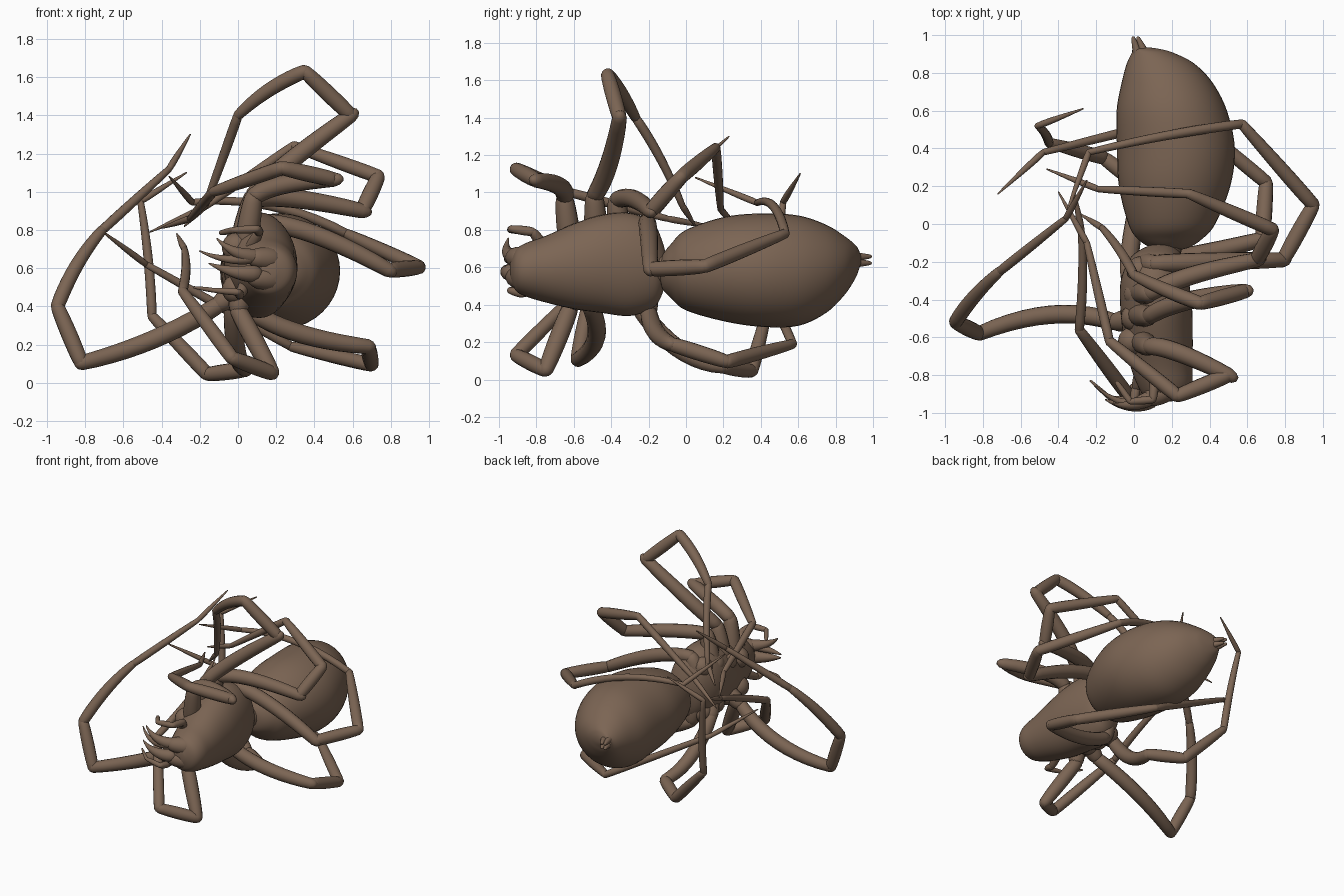
import bpy, bmesh, math
from mathutils import Vector

if "Cube" in bpy.data.objects:
    bpy.data.objects.remove(bpy.data.objects["Cube"])

brown = bpy.data.materials.new("dusty_brown")
brown.diffuse_color = (0.2, 0.13, 0.088, 1)
brown.use_nodes = True
brown.node_tree.nodes["Principled BSDF"].inputs["Base Color"].default_value = brown.diffuse_color


def finish(name, bm):
    bmesh.ops.recalc_face_normals(bm, faces=bm.faces)
    me = bpy.data.meshes.new(name)
    bm.to_mesh(me)
    bm.free()
    me.materials.append(brown)
    for p in me.polygons:
        p.use_smooth = True
    ob = bpy.data.objects.new(name, me)
    bpy.context.collection.objects.link(ob)
    return ob


def skin(bm, rings):
    """Bridge rings of points and cap both ends."""
    vs = [[bm.verts.new(p) for p in r] for r in rings]
    n = len(vs[0])
    for a, b in zip(vs, vs[1:]):
        for i in range(n):
            bm.faces.new((a[i], a[(i + 1) % n], b[(i + 1) % n], b[i]))
    bm.faces.new(vs[0])
    bm.faces.new(vs[-1])


def segment(bm, a, b, r0, r1, mid=None, bulge=0.2, n=14):
    """Limb segment with rounded ends, optionally bent through a control point."""
    a, b = Vector(a), Vector(b)
    c = Vector(mid) if mid else (a + b) / 2
    L = (b - a).length
    e0, e1 = min(r0 / L, 0.3), min(r1 / L, 0.3)
    # (position along segment, radius) including rounded ends
    prof = [(-e0 * .8, r0 * .3), (-e0 * .5, r0 * .75), (0, r0)]
    for k in range(1, 10):
        t = k / 10
        prof.append((t, (r0 + (r1 - r0) * t) * (1 + bulge * math.sin(math.pi * t) ** .6)))
    prof += [(1, r1), (1 + e1 * .5, r1 * .75), (1 + e1 * .8, r1 * .3)]
    up = (b - a).orthogonal().normalized()
    rings = []
    for t, r in prof:
        p = a * (1 - t) ** 2 + c * 2 * t * (1 - t) + b * t * t
        d = ((c - a) * (1 - t) + (b - c) * t).normalized()
        u = (up - d * up.dot(d)).normalized()
        v = d.cross(u)
        rings.append([p + (u * math.cos(w) + v * math.sin(w)) * r
                      for w in (math.tau * i / n for i in range(n))])
    skin(bm, rings)


def loft(name, secs, n=40, sub=5):
    """Smooth body from elliptical sections (y, x, z, half width, half height)."""
    rows = [Vector(s) for s in secs]
    pts = [rows[0]] + rows + [rows[-1]]
    smooth = []
    for i in range(1, len(pts) - 2):
        p0, p1, p2, p3 = pts[i - 1:i + 3]
        for k in range(sub):
            t = k / sub
            smooth.append(0.5 * (2 * p1 + (p2 - p0) * t + (2 * p0 - 5 * p1 + 4 * p2 - p3) * t * t
                                 + (3 * p1 - p0 - 3 * p2 + p3) * t ** 3))
    smooth.append(rows[-1])
    bm = bmesh.new()
    skin(bm, [[Vector((s[1] + s[3] * math.cos(w), s[0], s[2] + s[4] * math.sin(w)))
               for w in (math.tau * i / n for i in range(n))] for s in smooth])
    return finish(name, bm)


def leg(name, pts, bends=None):
    """Hip, femur, patella, tibia, metatarsus and tapered tarsus."""
    radii = [(.055, .046), (.044, .039), (.037, .035), (.036, .026), (.024, .017), (.016, .004)]
    bm = bmesh.new()
    for i, (r0, r1) in enumerate(radii):
        segment(bm, pts[i], pts[i + 1], r0, r1, (bends or {}).get(i), .4 if i == 5 else .18)
    finish(name, bm)


def chain(name, pts, r0, r1):
    bm = bmesh.new()
    n = len(pts) - 1
    for i in range(n):
        segment(bm, pts[i], pts[i + 1], r0 + (r1 - r0) * i / n, r0 + (r1 - r0) * (i + 1) / n)
    finish(name, bm)


def balls(name, items):
    bm = bmesh.new()
    for p, r in items:
        new = bmesh.ops.create_uvsphere(bm, u_segments=16, v_segments=10, radius=r)["verts"]
        bmesh.ops.translate(bm, verts=new, vec=p)
    finish(name, bm)


# Body, lying on its side
loft("abdomen", [(-.14, .19, .575, .03, .03), (-.125, .19, .575, .1, .09), (-.08, .19, .58, .17, .145),
                 (0, .2, .585, .23, .215), (.2, .215, .59, .295, .278), (.4, .222, .585, .312, .303),
                 (.6, .2, .582, .292, .295), (.75, .175, .592, .24, .235), (.85, .14, .61, .178, .155),
                 (.905, .1, .63, .112, .09), (.925, .07, .64, .075, .05), (.935, .06, .64, .02, .02)])
loft("carapace", [(-.1, .15, .6, .03, .04), (-.13, .135, .6, .09, .15), (-.18, .12, .61, .14, .23),
                  (-.3, .11, .615, .18, .275), (-.45, .118, .618, .19, .262), (-.6, .128, .605, .183, .228),
                  (-.75, .145, .59, .165, .178), (-.85, .162, .587, .145, .145),
                  (-.91, .165, .585, .11, .11), (-.94, .16, .585, .04, .04)])
chain("waist", [(.15, -.2, .6), (.19, -.05, .58)], .07, .07)
bm = bmesh.new()
for dx, dz in ((-.02, .016), (.022, .016), (-.02, -.016), (.022, -.016)):
    segment(bm, (.045 + dx, .88, .64 + dz), (.008 + dx * .6, .985, .64 + dz * 1.1), .024, .01)
finish("spinnerets", bm)

# Upper side legs
leg("upper_leg_1", [(.04, -.62, .72), (.08, -.65, .97), (.5, -.8, 1.065), (.23, -.91, 1.125),
                    (-.13, -.62, 1), (-.25, -.1, .86), (-.4, .17, .81)], {1: (.16, -.63, 1.05)})
leg("upper_leg_2", [(.02, -.48, .75), (.08, -.49, .98), (.59, -.355, 1.4), (.35, -.42, 1.63),
                    (0, -.27, 1.4), (-.17, -.02, .93), (-.28, .05, .82)],
    {1: (.2, -.4, 1.12), 3: (.15, -.35, 1.55), 4: (-.07, -.13, 1.2)})
leg("upper_leg_3", [(.03, -.36, .76), (.08, -.37, .96), (.65, -.19, .9), (.735, -.03, 1.08),
                    (.29, .16, 1.24), (-.19, .185, .91), (-.46, .29, .79)], {1: (.2, -.28, 1.0)})
leg("upper_leg_4", [(.05, -.22, .72), (.1, -.21, .84), (.79, -.19, .59), (.95, .1, .605),
                    (.57, .53, .78), (-.24, .38, .945), (-.36, .05, 1.08)],
    {1: (.35, -.2, .84), 4: (.17, .48, .99)})

# Lower side legs
leg("lower_leg_1", [(.02, -.6, .5), (0, -.62, .38), (.18, -.75, .05), (-.03, -.91, .13),
                    (-.29, -.56, .48), (-.28, -.02, .7), (-.32, .18, .78)], {4: (-.26, -.28, .6)})
leg("lower_leg_2", [(.02, -.5, .5), (-.1, -.52, .41), (-.82, -.58, .105), (-.945, -.52, .4),
                    (-.71, -.25, .8), (-.36, .03, 1.12), (-.25, .23, 1.3)],
    {1: (-.42, -.41, .2), 3: (-.86, -.38, .63)})
leg("lower_leg_3", [(.03, -.34, .5), (-.03, -.26, .4), (.04, .2, .07), (-.16, .35, .045),
                    (-.45, .43, .35), (-.51, .52, .95), (-.27, .61, 1.1)], {1: (-.02, -.06, .1), 4: (-.46, .48, .65)})
leg("lower_leg_4", [(.06, -.22, .5), (.09, -.2, .36), (.68, -.08, .19), (.7, .22, .095),
                    (.28, .57, .19), (-.48, .38, .62), (-.72, .16, .8)], {1: (.3, -.18, .23)})

# Mouth parts
chain("upper_palp", [(.06, -.75, .7), (.11, -.82, .79), (.1, -.93, .805),
                     (-.02, -.94, .8), (-.09, -.84, .785)], .026, .012)
chain("lower_palp", [(.04, -.76, .52), (.01, -.87, .46), (0, -.94, .475),
                     (-.13, -.92, .485), (-.23, -.83, .5)], .028, .006)
bm = bmesh.new()
for z in (.645, .54):
    segment(bm, (.19, -.87, z), (.08, -.925, z + .01), .055, .045)
finish("jaw_bases", bm)
bm = bmesh.new()
segment(bm, (.09, -.92, .66), (-.11, -.95, .755), .04, .004, (-.03, -.98, .67))
segment(bm, (.09, -.93, .57), (-.15, -.93, .625), .045, .004, (-.03, -.99, .57))
segment(bm, (.1, -.92, .66), (-.2, -.86, .69), .03, .004, (-.05, -1.0, .62))
finish("fangs", bm)

# Eyes and leg sockets
balls("eyes", [((.235 + .03 * a, -.905 + .035 * a, .585 + s * z), .014)
               for a, z in ((0, .025), (1, .05)) for s in (-1, 1)])
balls("leg_sockets", [((-.01 + .015 * i, -.62 + .125 * i, .6 + s * (.11 + .02 * i)), .075)
                      for i in range(4) for s in (-1, 1)])
